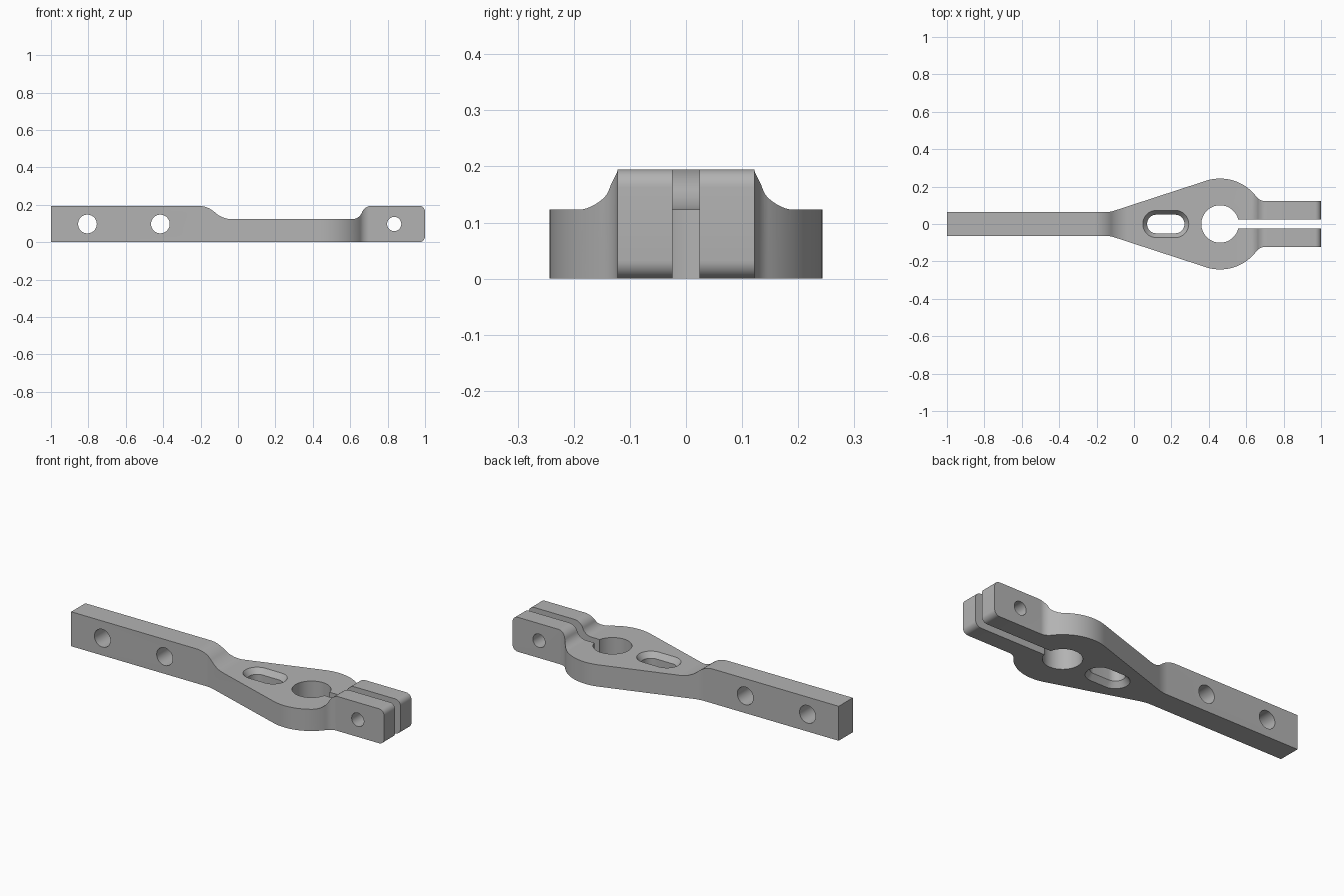
import bpy
import bmesh
from math import sin, cos, pi, radians, sqrt, asin, atan2, hypot, atan

old = bpy.data.objects.get("Cube")
if old:
    bpy.data.objects.remove(old, do_unlink=True)

# Main dimensions
HEIGHT, WEB = 0.195, 0.123
BAR, LUG, SLIT = 0.063, 0.122, 0.024
HUB_X, HUB_R, BORE_R = 0.46, 0.243, 0.1
MID = HEIGHT / 2

metal = bpy.data.materials.new("plain grey metal")
metal.use_nodes = True
grey = (0.45, 0.45, 0.45, 1)
metal.diffuse_color = grey
metal.node_tree.nodes["Principled BSDF"].inputs["Base Color"].default_value = grey


def arc(cx, cy, r, start, end, steps=16):
    """Points along an arc, angles in radians."""
    angles = [start + (end - start) * i / steps for i in range(steps + 1)]
    return [(cx + r * cos(a), cy + r * sin(a)) for a in angles]


def loft(name, rings):
    """Closed solid through matching rings of 3D points."""
    bm = bmesh.new()
    loops = [[bm.verts.new(p) for p in ring] for ring in rings]
    bm.faces.new(loops[0])
    bm.faces.new(loops[-1])
    n = len(loops[0])
    for low, high in zip(loops, loops[1:]):
        for i in range(n):
            j = (i + 1) % n
            bm.faces.new((low[i], low[j], high[j], high[i]))
    bmesh.ops.recalc_face_normals(bm, faces=bm.faces)
    mesh = bpy.data.meshes.new(name)
    bm.to_mesh(mesh)
    bm.free()
    mesh.materials.append(metal)
    ob = bpy.data.objects.new(name, mesh)
    bpy.context.collection.objects.link(ob)
    return ob


def upright(name, pts, low=-0.1, high=0.4):
    return loft(name, [[(x, y, z) for x, y in pts] for z in (low, high)])


def crosswise(name, pts, half=0.5):
    return loft(name, [[(x, y, z) for x, z in pts] for y in (-half, half)])


def combine(body, tool, operation):
    mod = body.modifiers.new("shape", 'BOOLEAN')
    mod.operation, mod.solver, mod.object = operation, 'EXACT', tool
    bpy.context.view_layer.objects.active = body
    bpy.ops.object.modifier_apply(modifier=mod.name)
    bpy.data.objects.remove(tool, do_unlink=True)


def ramp(x0, x1):
    """S-shaped step of two equal arcs between web and full height."""
    run, rise = x1 - x0, HEIGHT - WEB
    turn = 2 * atan(rise / abs(run))
    r = abs(run) / (2 * sin(turn))
    s = 1 if run > 0 else -1
    low = [(x0 + s * r * sin(turn * i / 12), WEB + r * (1 - cos(turn * i / 12)))
           for i in range(13)]
    high = [(x1 - s * r * sin(turn * i / 12), HEIGHT - r * (1 - cos(turn * i / 12)))
            for i in range(12)]
    return low + high[::-1]


# Side profile: tall bar, thin web, tall lug with rounded end
r = 0.032
side = [(-1, 0)]
side += arc(1 - r, r, r, -pi / 2, 0, 8)
side += arc(1 - r, HEIGHT - r, r, 0, pi / 2, 8)
side += ramp(0.61, 0.715)[::-1] + ramp(-0.03, -0.215)
side += [(-1, HEIGHT)]
body = crosswise("clamp_arm", side)

# Plan outline, back half: bar, blend, taper, round hub, fillet, lug
neck_x = -0.13
span = HUB_X - neck_x
slope = asin(HUB_R / hypot(span, BAR)) - atan2(BAR, span)
blend = 0.19
tangent = blend * sin(slope / 2) / cos(slope / 2)
half = [(-1.1, BAR)]
half += arc(neck_x - tangent, BAR + blend, blend, -pi / 2, slope - pi / 2, 8)
f = 0.06
fillet_x = HUB_X + sqrt((HUB_R + f) ** 2 - (LUG + f) ** 2)
meet = atan2(LUG + f, fillet_x - HUB_X)
half += arc(HUB_X, 0, HUB_R, pi / 2 + slope, meet, 32)
half += arc(fillet_x, LUG + f, f, meet + pi, 1.5 * pi, 12)[1:]
half += [(1.1, LUG)]
outline = half + [(x, -y) for x, y in reversed(half)]
combine(body, upright("plan", outline), 'INTERSECT')

# Clamp bore and the slit that splits the lug
combine(body, upright("bore", arc(HUB_X, 0, BORE_R, 0, 2 * pi, 64)[:-1]), 'DIFFERENCE')
slit = [(HUB_X, -SLIT), (1.1, -SLIT), (1.1, SLIT), (HUB_X, SLIT)]
combine(body, upright("slit", slit), 'DIFFERENCE')


# Oblong window, bevelled at both mouths
def oblong(radius, z):
    pts = arc(0.22, 0, radius, -pi / 2, pi / 2) + arc(0.12, 0, radius, pi / 2, 1.5 * pi)
    return [(x, y, z) for x, y in pts]


inner, outer, depth = 0.05, 0.073, 0.03
window = loft("window", [
    oblong(outer, -0.1), oblong(outer, 0), oblong(inner, depth),
    oblong(inner, WEB - depth), oblong(outer, WEB), oblong(outer, 0.3)])
combine(body, window, 'DIFFERENCE')

# Cross holes through the bar and the lug
for x, radius in ((-0.805, 0.05), (-0.415, 0.05), (0.835, 0.038)):
    hole = crosswise("cross_hole", arc(x, MID, radius, 0, 2 * pi, 48)[:-1])
    combine(body, hole, 'DIFFERENCE')

# Smooth curves, crisp edges
bpy.ops.object.select_all(action='DESELECT')
body.select_set(True)
bpy.context.view_layer.objects.active = body
bpy.ops.object.shade_smooth_by_angle(angle=radians(25))
